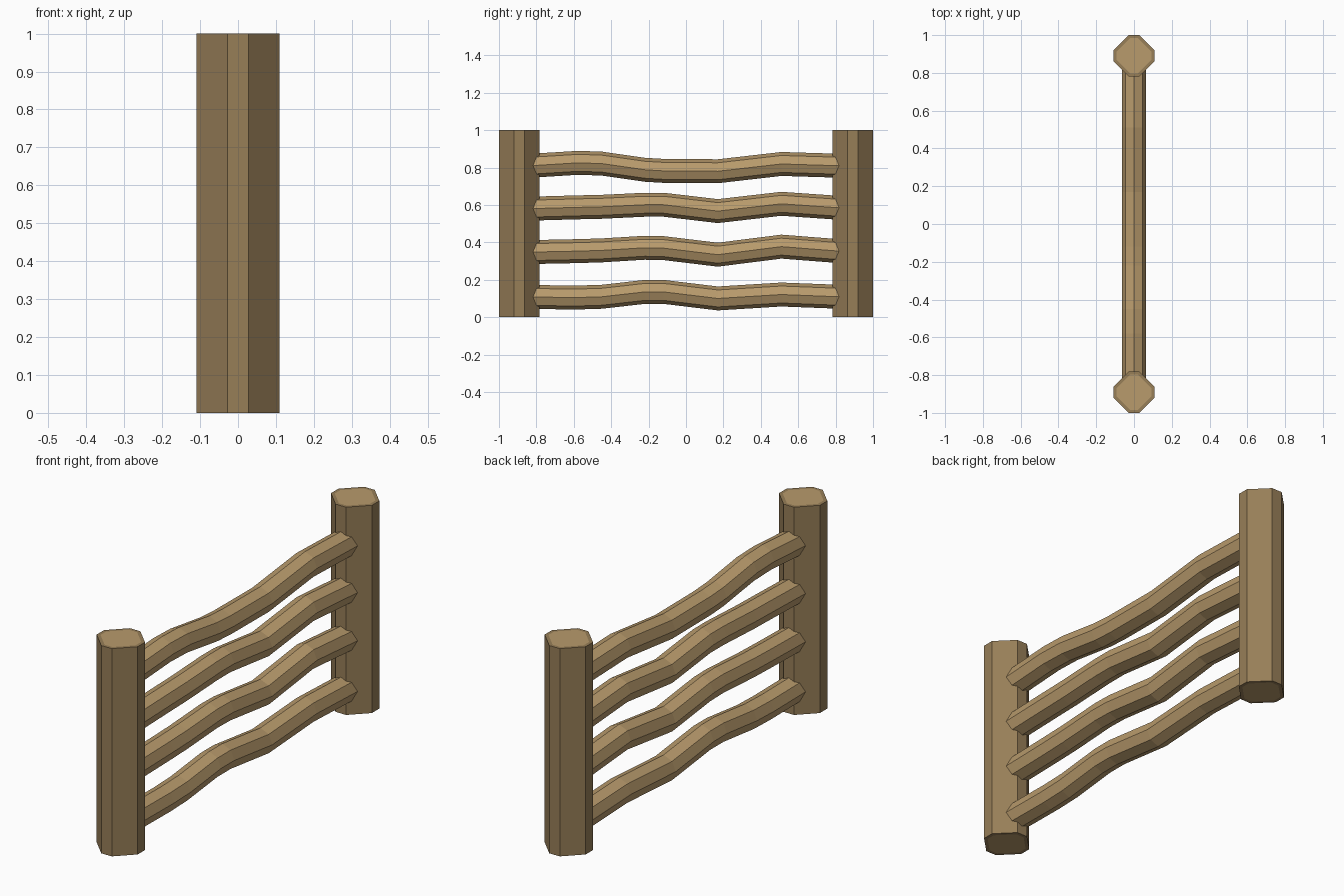
import bpy
import bmesh
from math import cos, sin, pi

default = bpy.data.objects.get("Cube")
if default:
    bpy.data.objects.remove(default, do_unlink=True)


def make_material(name, rgb):
    mat = bpy.data.materials.new(name)
    mat.use_nodes = True
    mat.diffuse_color = (*rgb, 1)
    bsdf = mat.node_tree.nodes["Principled BSDF"]
    bsdf.inputs["Base Color"].default_value = (*rgb, 1)
    bsdf.inputs["Roughness"].default_value = 0.9
    return mat


bark = make_material("dark bark", (0.31, 0.21, 0.097))
wood = make_material("light wood", (0.48, 0.325, 0.15))


def finish(bm, name, materials):
    bmesh.ops.recalc_face_normals(bm, faces=bm.faces)
    mesh = bpy.data.meshes.new(name)
    bm.to_mesh(mesh)
    bm.free()
    for mat in materials:
        mesh.materials.append(mat)
    obj = bpy.data.objects.new(name, mesh)
    bpy.context.collection.objects.link(obj)
    return obj


def loft(bm, rings):
    """Skin a list of equal-length rings and cap both ends."""
    loops = [[bm.verts.new(p) for p in ring] for ring in rings]
    for a, b in zip(loops, loops[1:]):
        for i in range(len(a)):
            j = (i + 1) % len(a)
            bm.faces.new((a[i], a[j], b[j], b[i]))
    return bm.faces.new(loops[0]), bm.faces.new(loops[-1])


# Posts: square timber with wide chamfers, bark rim around the cut ends
HALF, FLAT, POST_Y = 0.109, 0.028, 0.891
outline = [(HALF, -FLAT), (HALF, FLAT), (FLAT, HALF), (-FLAT, HALF),
           (-HALF, FLAT), (-HALF, -FLAT), (-FLAT, -HALF), (FLAT, -HALF)]


def make_post(name, y):
    bm = bmesh.new()
    caps = loft(bm, [[(px, y + py, z) for px, py in outline] for z in (0, 1)])
    bmesh.ops.recalc_face_normals(bm, faces=bm.faces)
    bmesh.ops.inset_individual(bm, faces=list(caps), thickness=0.017)
    for cap in caps:
        cap.material_index = 1
    finish(bm, name, [bark, wood])


make_post("front_post", -POST_Y)
make_post("back_post", POST_Y)

# Rails: wavy eight-sided poles, one centre height per station
RADIUS = 0.064
stations = [-0.87, -0.58, -0.45, -0.22, -0.12, 0.17, 0.51, 0.87]
rail_heights = {
    "bottom_rail": [0.108, 0.105, 0.109, 0.135, 0.135, 0.100, 0.121, 0.107],
    "lower_rail": [0.347, 0.353, 0.357, 0.371, 0.369, 0.334, 0.377, 0.349],
    "upper_rail": [0.579, 0.587, 0.590, 0.601, 0.601, 0.567, 0.606, 0.581],
    "top_rail": [0.807, 0.825, 0.821, 0.788, 0.782, 0.780, 0.819, 0.808],
}
for name, heights in rail_heights.items():
    bm = bmesh.new()
    loft(bm, [[(RADIUS * cos(i * pi / 4), y, z + RADIUS * sin(i * pi / 4))
               for i in range(8)] for y, z in zip(stations, heights)])
    finish(bm, name, [wood])
